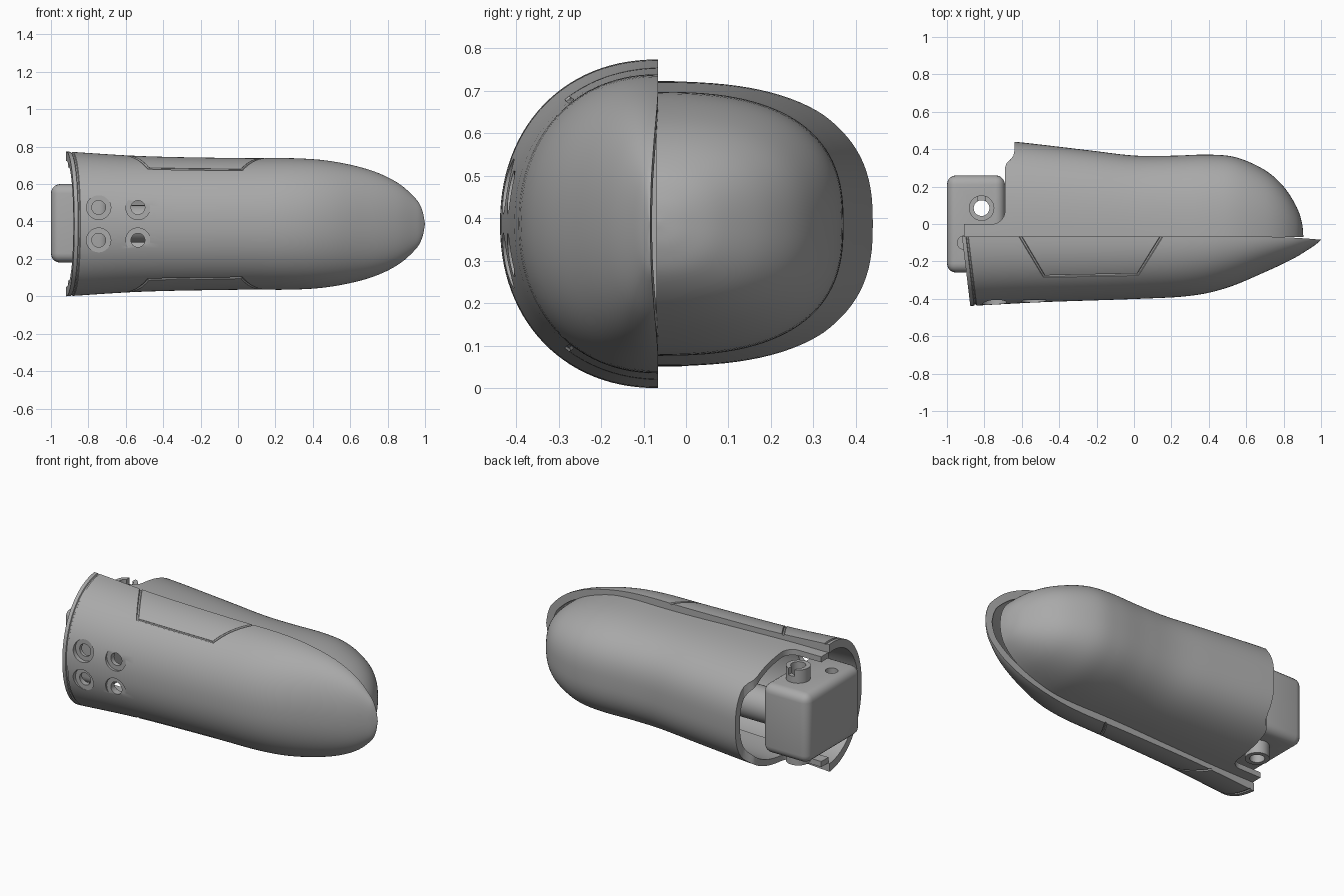
import bpy, bmesh, math
from mathutils import Vector

if "Cube" in bpy.data.objects:
    bpy.data.objects.remove(bpy.data.objects["Cube"])

CZ = 0.387       # height of the centre line
grey = bpy.data.materials.new("plain_grey")
grey.diffuse_color = (0.4, 0.4, 0.4, 1)
grey.use_nodes = True
grey.node_tree.nodes["Principled BSDF"].inputs["Base Color"].default_value = grey.diffuse_color


def finish(name, bm):
    bmesh.ops.recalc_face_normals(bm, faces=bm.faces[:])
    me = bpy.data.meshes.new(name)
    bm.to_mesh(me)
    bm.free()
    ob = bpy.data.objects.new(name, me)
    bpy.context.collection.objects.link(ob)
    me.materials.append(grey)
    return ob


def activate(ob):
    bpy.ops.object.select_all(action='DESELECT')
    ob.select_set(True)
    bpy.context.view_layer.objects.active = ob


def cut(ob, cutters):
    activate(ob)
    for c in cutters:
        m = ob.modifiers.new("cut", 'BOOLEAN')
        m.operation, m.solver, m.object = 'DIFFERENCE', 'EXACT', c
        bpy.ops.object.modifier_apply(modifier=m.name)


def remove(obs):
    for o in obs:
        bpy.data.objects.remove(o)


def cylinder(name, loc, r, length, axis):
    bm = bmesh.new()
    bmesh.ops.create_cone(bm, cap_ends=True, segments=40, radius1=r, radius2=r, depth=length)
    ob = finish(name, bm)
    ob.rotation_euler = Vector((0, 0, 1)).rotation_difference(Vector(axis)).to_euler()
    ob.location = loc
    return ob


def box(name, lo, hi, bevel=0):
    bm = bmesh.new()
    bmesh.ops.create_cube(bm, size=1)
    for v in bm.verts:
        v.co = [lo[i] + (v.co[i] + 0.5) * (hi[i] - lo[i]) for i in range(3)]
    if bevel:
        bmesh.ops.bevel(bm, geom=bm.edges[:], offset=bevel, segments=5, profile=0.5, affect='EDGES')
    return finish(name, bm)


def prism(name, pts, z0, z1):
    bm = bmesh.new()
    f = bm.faces.new([bm.verts.new((x, y, z0)) for x, y in pts])
    r = bmesh.ops.extrude_face_region(bm, geom=[f])
    for v in r['geom']:
        if isinstance(v, bmesh.types.BMVert):
            v.co.z = z1
    return finish(name, bm)


def tube(name, pts, r):
    cu = bpy.data.curves.new(name, 'CURVE')
    cu.dimensions, cu.bevel_depth, cu.bevel_resolution = '3D', r, 1
    cu.use_fill_caps = True
    sp = cu.splines.new('POLY')
    sp.points.add(len(pts) - 1)
    for p, q in zip(sp.points, pts):
        p.co = (*q, 1)
    ob = bpy.data.objects.new(name, cu)
    bpy.context.collection.objects.link(ob)
    activate(ob)
    bpy.ops.object.convert(target='MESH')
    return bpy.context.object


def smooth_rows(keys, sub=6):
    """Spline through (x, half height, depth) stations."""
    k = [Vector(p) for p in keys]
    k = [2 * k[0] - k[1]] + k + [2 * k[-1] - k[-2]]
    rows = []
    for i in range(1, len(k) - 2):
        a, b, c, d = k[i - 1:i + 3]
        for s in range(sub):
            t = s / sub
            p = 0.5 * (2 * b + (c - a) * t + (2 * a - 5 * b + 4 * c - d) * t * t
                       + (3 * b - a - 3 * c + d) * t ** 3)
            rows.append((p.x, max(p.y, 0), max(p.z, 0)))
    return rows + [tuple(keys[-1])]


def point(row, ang, side, n, edge, slant):
    x, h, d = row
    c, s = math.cos(ang), max(math.sin(ang), 0)
    off = d * s ** (2 / n)
    z = CZ + h * math.copysign(abs(c) ** (2 / n), c)
    dip = -0.018 * max(0, (x - 0.6) / 0.4) ** 2 if side < 0 else 0
    x += slant * off * min(1, max(0, (-x - 0.4) / 0.5))
    return (x, edge + dip + side * off, z)


def shell(name, rows, side, n, edge, thick, slant=0, seg=56):
    x0 = rows[0][0]
    inner = [(x0 + (x - x0) * (1 - thick / 1.9), h * (1 - thick / 0.35), d * (1 - thick / 0.4))
             for x, h, d in rows]
    angs = [math.pi * j / seg for j in range(seg + 1)]
    bm = bmesh.new()
    rings = [[bm.verts.new(point(o, a, side, n, edge, slant)) for a in angs]
             + [bm.verts.new(point(i, a, side, n, edge, slant)) for a in reversed(angs)]
             for o, i in zip(rows, inner)]
    m = 2 * seg + 2
    for p, q in zip(rings, rings[1:]):
        for j in range(m):
            bm.faces.new((p[j], p[(j + 1) % m], q[(j + 1) % m], q[j]))
    for j in range(seg):
        bm.faces.new((rings[0][j], rings[0][j + 1], rings[0][m - 2 - j], rings[0][m - 1 - j]))
    bmesh.ops.remove_doubles(bm, verts=bm.verts[:], dist=1e-5)
    return finish(name, bm)


# Front cover
EDGE, NF = -0.066, 2.15
front_rows = smooth_rows([(-0.92, .387, .372), (-0.5, .362, .352), (0, .352, .335), (.3, .351, .318),
                          (.5, .335, .274), (.7, .29, .19), (.85, .222, .113), (.95, .135, .045),
                          (.985, .073, .016), (1, 0, 0)])
front = shell("front_cover", front_rows, -1, NF, EDGE, 0.045, slant=0.12)


def front_z(x, y):
    for a, b in zip(front_rows, front_rows[1:]):
        if a[0] <= x <= b[0]:
            t = (x - a[0]) / (b[0] - a[0])
            h, d = a[1] + t * (b[1] - a[1]), a[2] + t * (b[2] - a[2])
            r = min(1, max(0, (EDGE - y) / d))
            return h * (1 - r ** NF) ** (1 / NF)


# Panel grooves on top and underside, and the rim groove
cutters = []
corners = [(-0.62, -0.045), (-0.48, -0.28), (0.02, -0.27), (0.16, -0.045)]
outline = []
for (ax, ay), (bx, by) in zip(corners, corners[1:]):
    outline += [(ax + (bx - ax) * t / 12, ay + (by - ay) * t / 12) for t in range(12)]
outline.append(corners[-1])
for s in (1, -1):
    cutters.append(tube("panel_groove", [(x, y, CZ + s * front_z(x, y)) for x, y in outline], 0.008))
rim = (-0.892, .3855, .3705)
cutters.append(tube("rim_groove", [point(rim, math.pi * j / 48, -1, NF, EDGE, 0.12)
                                   for j in range(49)], 0.007))
# Counterbored screw holes
for x in (-0.745, -0.535):
    for z in (0.475, 0.30):
        cutters.append(cylinder("counterbore", (x, -0.505, z), 0.065, 0.2, (0, 1, 0)))
        cutters.append(cylinder("screw_hole", (x, -0.42, z), 0.037, 0.2, (0, 1, 0)))
cut(front, cutters)
remove(cutters)

# Back cover with stepped open end
back_rows = smooth_rows([(-0.91, .336, .53), (-0.64, .334, .51), (-0.25, .322, .465), (0, .313, .436),
                         (.2, .31, .435), (.4, .31, .441), (.55, .296, .425), (.7, .25, .358),
                         (.8, .195, .27), (.87, .125, .16), (.898, .06, .075), (.906, 0, 0)])
back = shell("back_cover", back_rows, 1, 2.6, -0.07, 0.035)
arc = [(-0.76 + 0.07 * math.sin(a), 0.07 - 0.07 * math.cos(a))
       for a in [math.pi / 2 * i / 8 for i in range(9)]]
step = prism("end_cutter", [(-1.3, 0)] + arc + [(-0.69, 0.3), (-0.682, 0.325), (-0.66, 0.345),
             (-0.645, 0.365), (-0.64, 0.39), (-0.64, 0.7), (-1.3, 0.7)], -0.5, 1.5)
cut(back, [step])
remove([step])

# Joint block with pivot bosses and a drive shaft
block = box("joint_block", (-1, -0.26, 0.18), (-0.69, 0.26, 0.6), 0.05)
bosses = [cylinder("pivot_boss", (-0.815, 0.085, z), 0.068, 0.09, (0, 0, 1)) for z in (0.635, 0.145)]
bore = cylinder("pivot_bore", (-0.815, 0.085, CZ), 0.042, 2, (0, 0, 1))
pin = cylinder("pin_hole", (-0.91, -0.1, 0.6), 0.035, 0.1, (0, 0, 1))
slot = box("boss_slot", (-0.835, 0.085, 0.64), (-0.795, 0.2, 0.8))
cut(block, [bore, pin])
for b in bosses:
    cut(b, [bore, slot])
remove([bore, pin, slot])
cylinder("drive_shaft", (-0.48, 0.1, CZ), 0.1, 0.46, (1, 0, 0))

# Smooth shading with sharp edges kept
for ob in list(bpy.context.scene.objects):
    activate(ob)
    bpy.ops.object.shade_smooth_by_angle(angle=math.radians(32))
